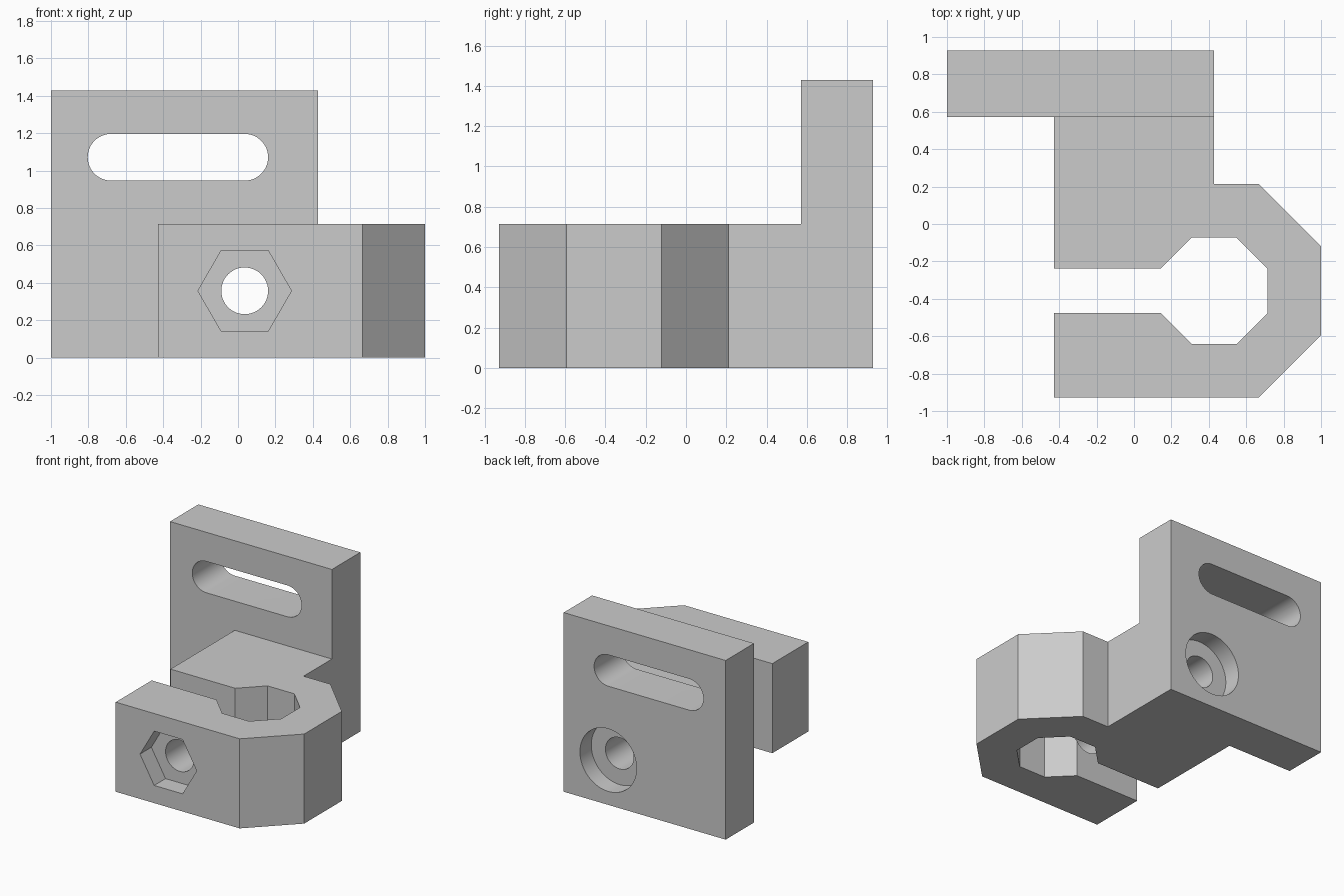
import bpy, bmesh
from math import cos, sin, radians

cube = bpy.data.objects.get("Cube")
if cube:
    bpy.data.objects.remove(cube, do_unlink=True)

S = 1 / 28  # design units to scene units

grey = bpy.data.materials.new("plain grey")
grey.use_nodes = True
grey.diffuse_color = (0.6, 0.6, 0.6, 1)
grey.node_tree.nodes["Principled BSDF"].inputs["Base Color"].default_value = (0.6, 0.6, 0.6, 1)


def prism(name, outline, lo, hi, axis):
    """Extrude a 2D outline from lo to hi along z (x,y outline) or y (x,z outline)."""
    def place(p, d):
        return (p[0] * S, p[1] * S, d * S) if axis == "z" else (p[0] * S, d * S, p[1] * S)
    bm = bmesh.new()
    face = bm.faces.new([bm.verts.new(place(p, lo)) for p in outline])
    new = bmesh.ops.extrude_face_region(bm, geom=[face])["geom"]
    step = [b - a for a, b in zip(place((0, 0), lo), place((0, 0), hi))]
    bmesh.ops.translate(bm, vec=step, verts=[v for v in new if isinstance(v, bmesh.types.BMVert)])
    bmesh.ops.recalc_face_normals(bm, faces=bm.faces)
    mesh = bpy.data.meshes.new(name)
    bm.to_mesh(mesh)
    bm.free()
    mesh.materials.append(grey)
    obj = bpy.data.objects.new(name, mesh)
    bpy.context.collection.objects.link(obj)
    return obj


def arc(cx, cy, r, start, end, steps):
    angles = [radians(start + (end - start) * i / steps) for i in range(steps + 1)]
    return [(cx + r * cos(a), cy + r * sin(a)) for a in angles]


def circle(cx, cy, r, sides):
    return arc(cx, cy, r, 0, 360, sides)[:-1]


def combine(target, tool, operation):
    mod = target.modifiers.new(tool.name, "BOOLEAN")
    mod.operation, mod.solver, mod.object = operation, "EXACT", tool
    bpy.context.view_layer.objects.active = target
    bpy.ops.object.modifier_apply(modifier=mod.name)
    bpy.data.objects.remove(tool, do_unlink=True)


# Split clamp: octagonal bore and outer end, with a slit open to the right
cx, cy = 12, -10
to_corner = 1 / cos(radians(22.5))
bore = arc(cx, cy, 8 * to_corner, 157.5, -157.5, 7)
outer = arc(cx, cy, 16 * to_corner, -67.5, 67.5, 3)
outline = [(12, 20), (-12, 20), (-12, bore[0][1])] + bore
outline += [(-12, bore[-1][1]), (-12, -26)] + outer + [(12, 6)]
bracket = prism("clamp_bracket", outline, 0, 20, "z")

# Upright mounting plate
plate = prism("mounting_plate", [(-28, 16), (12, 16), (12, 26), (-28, 26)], 0, 40, "z")
combine(bracket, plate, "UNION")

# Long adjustment slot through the plate
slot = arc(1, 30, 3.5, -90, 90, 24) + arc(-19, 30, 3.5, 90, 270, 24)
combine(bracket, prism("slot_cutter", slot, 10, 30, "y"), "DIFFERENCE")

# Clamp bolt: through hole, hexagonal nut pocket in front, round counterbore behind
for name, radius, sides, lo, hi in (
    ("bolt_hole_cutter", 3.5, 48, -30, 30),
    ("nut_pocket_cutter", 7, 6, -30, -22),
    ("counterbore_cutter", 7, 64, 22, 30),
):
    combine(bracket, prism(name, circle(1, 10, radius, sides), lo, hi, "y"), "DIFFERENCE")

# Smooth the round walls, keep the edges sharp
bpy.ops.object.select_all(action="DESELECT")
bracket.select_set(True)
bpy.context.view_layer.objects.active = bracket
bpy.ops.object.shade_smooth_by_angle(angle=radians(30))
